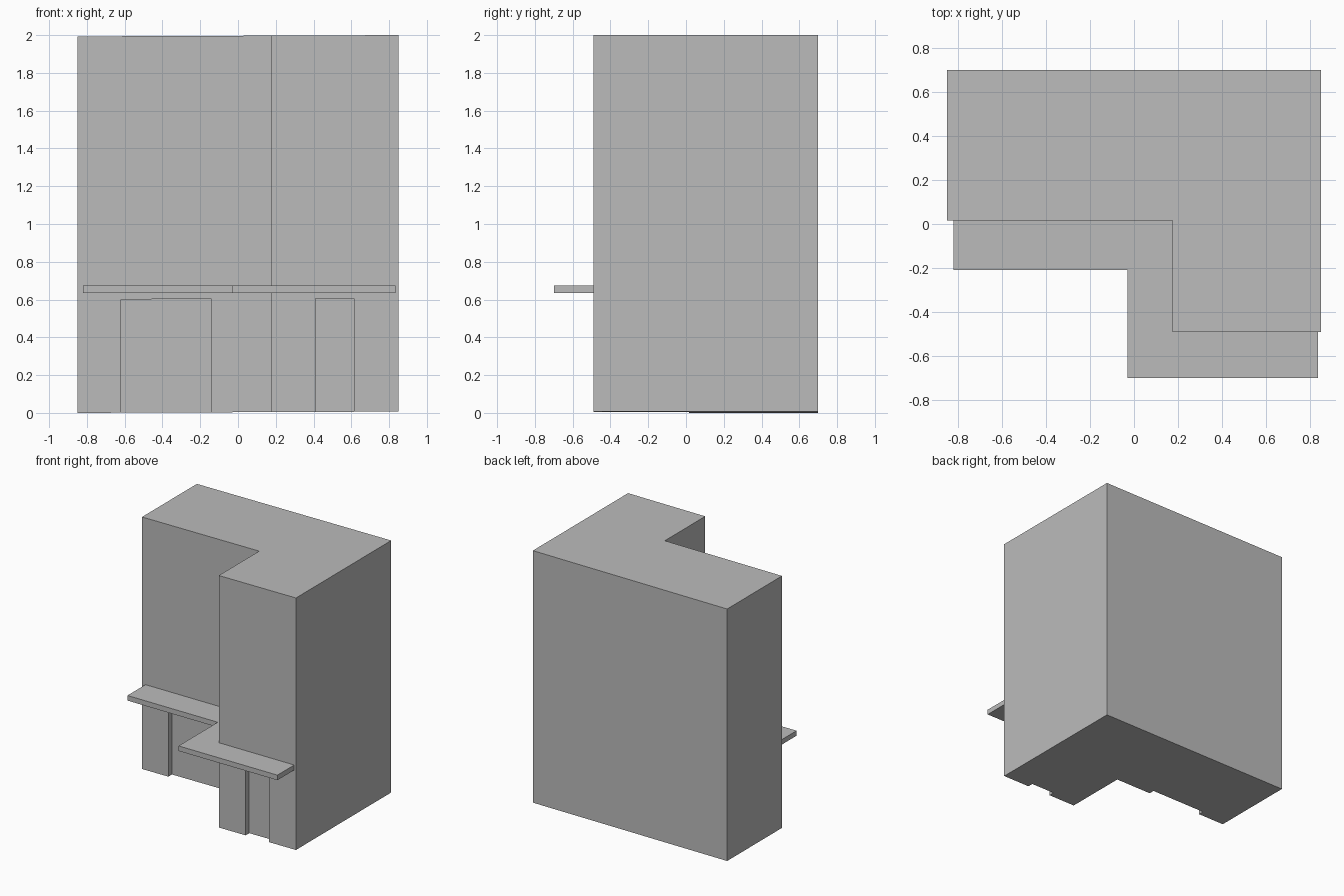
import bpy
import bmesh

cube = bpy.data.objects.get("Cube")
if cube:
    bpy.data.objects.remove(cube, do_unlink=True)

# One plain grey for the whole model
grey = bpy.data.materials.new("plain_grey")
grey.use_nodes = True
colour = (0.5, 0.5, 0.5, 1)
grey.diffuse_color = colour
grey.node_tree.nodes["Principled BSDF"].inputs["Base Color"].default_value = colour


def prism(name, outline, bottom, top):
    """Extrude a plan outline from bottom to top."""
    bm = bmesh.new()
    face = bm.faces.new([bm.verts.new((x, y, bottom)) for x, y in outline])
    grown = bmesh.ops.extrude_face_region(bm, geom=[face])["geom"]
    for v in grown:
        if isinstance(v, bmesh.types.BMVert):
            v.co.z = top
    bmesh.ops.recalc_face_normals(bm, faces=bm.faces)
    mesh = bpy.data.meshes.new(name)
    bm.to_mesh(mesh)
    bm.free()
    mesh.materials.append(grey)
    obj = bpy.data.objects.new(name, mesh)
    bpy.context.collection.objects.link(obj)
    return obj


def cut(target, x0, x1, y0, y1, top):
    """Cut a doorway recess, then discard the cutter."""
    cutter = prism("doorway_cutter", [(x0, y0), (x1, y0), (x1, y1), (x0, y1)], -0.1, top)
    cutter.hide_render = True
    mod = target.modifiers.new("doorway", 'BOOLEAN')
    mod.operation = 'DIFFERENCE'
    mod.solver = 'EXACT'
    mod.object = cutter
    bpy.context.view_layer.objects.active = target
    bpy.ops.object.modifier_apply(modifier=mod.name)
    bpy.data.objects.remove(cutter, do_unlink=True)


# Plan positions
left, right, back = -0.85, 0.85, 0.70
inner_x, wing_y, front_y = 0.175, 0.015, -0.49
recess = 0.045

# L-shaped building block
building = prism("building", [
    (left, back), (left, wing_y), (inner_x, wing_y),
    (inner_x, front_y), (right, front_y), (right, back)], 0, 1.993)

# Recessed doorways
cut(building, -0.62, -0.14, wing_y - 0.1, wing_y + recess, 0.6)
cut(building, 0.41, 0.615, front_y - 0.1, front_y + recess, 0.6)

# Slight rise of the floor and roof across the width
for v in building.data.vertices:
    v.co.z += 0.007 * (v.co.x - left) / (right - left)

# L-shaped awning wrapping the inner corner
prism("awning", [
    (-0.82, wing_y), (-0.82, -0.21), (-0.03, -0.21), (-0.03, -0.70),
    (0.835, -0.70), (0.835, front_y), (inner_x, front_y), (inner_x, wing_y)],
    0.635, 0.675)
